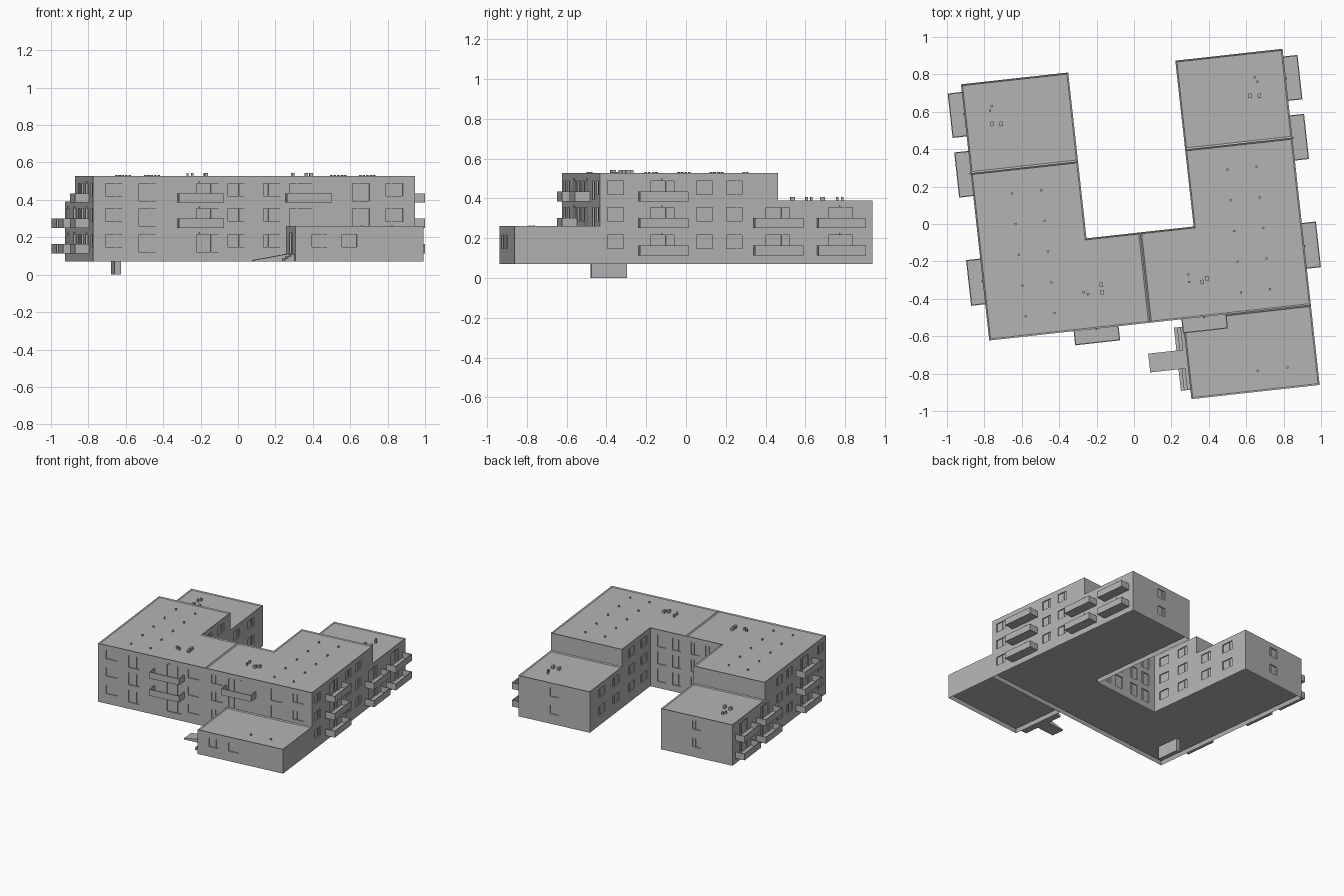
import bpy, bmesh
from math import radians
from mathutils import Matrix, Vector

if "Cube" in bpy.data.objects:
    bpy.data.objects.remove(bpy.data.objects["Cube"])

# The plan is drawn in local u/v axes, then turned and placed as a whole
PLACE = Matrix.Translation((-0.774, -0.623, 0)) @ Matrix.Rotation(radians(6.3), 4, 'Z')
W, D = 1.73, 1.378          # overall width and depth of the U plan
LEVELS = (0.113, 0.25, 0.385)
BASE, SLAB, ROOF, WING_ROOF = 0.07, 0.1, 0.527, 0.39

# Dark grey render coat shared by every part
GREY = bpy.data.materials.new("dark_grey")
GREY.diffuse_color = (0.455, 0.455, 0.455, 1)
GREY.use_nodes = True
GREY.node_tree.nodes["Principled BSDF"].inputs["Base Color"].default_value = GREY.diffuse_color


def finish(bm, name):
    bmesh.ops.recalc_face_normals(bm, faces=bm.faces)
    me = bpy.data.meshes.new(name)
    bm.to_mesh(me)
    bm.free()
    me.materials.append(GREY)
    ob = bpy.data.objects.new(name, me)
    bpy.context.collection.objects.link(ob)
    ob.matrix_world = PLACE
    return ob


def boxes(name, items):
    bm = bmesh.new()
    for u0, u1, v0, v1, z0, z1 in items:
        m = Matrix.Translation(((u0 + u1) / 2, (v0 + v1) / 2, (z0 + z1) / 2))
        s = Matrix.Diagonal((abs(u1 - u0), abs(v1 - v0), abs(z1 - z0), 1))
        bmesh.ops.create_cube(bm, size=1, matrix=m @ s)
    return finish(bm, name)


def prism(name, pts, z0, z1, top=0.0, bottom=0.0):
    """Extruded plan; top and bottom sink inside a thin rim."""
    bm = bmesh.new()
    low = bm.faces.new([bm.verts.new((u, v, z0)) for u, v in pts])
    ext = bmesh.ops.extrude_face_region(bm, geom=[low], use_keep_orig=True)['geom']
    bmesh.ops.translate(bm, vec=(0, 0, z1 - z0),
                        verts=[g for g in ext if isinstance(g, bmesh.types.BMVert)])
    high = [g for g in ext if isinstance(g, bmesh.types.BMFace)][0]
    bmesh.ops.recalc_face_normals(bm, faces=bm.faces)
    for face, dz in ((high, -top), (low, bottom)):
        if dz:
            bmesh.ops.inset_region(bm, faces=[face], thickness=0.008, use_even_offset=True)
            bmesh.ops.translate(bm, vec=(0, 0, dz), verts=face.verts[:])
    return finish(bm, name)


def flip(b):
    return (W - b[1], W - b[0]) + tuple(b[2:])


def both(items):
    return items + [flip(b) for b in items]


def rect(u0, u1, v0, v1):
    return [(u0, v0), (u1, v0), (u1, v1), (u0, v1)]


# Windows: a shallow recess and a mullion for each opening
DEP = 0.008


def window(axis, wall, out, c, z, w=0.09, z0=0.035, z1=0.103):
    a = (wall - DEP, wall + DEP)
    m = tuple(sorted((wall - out * DEP * 1.1, wall - out * DEP * 0.5)))
    span, bar = (c - w / 2, c + w / 2), (c + w * 0.15, c + w * 0.2)
    h = (z + z0, z + z1)
    if axis == 'u':
        return span + a + h, bar + m + h
    return a + span + h, m + bar + h


wins = []
for i, z in enumerate(LEVELS):
    # front
    for c in (0.11, 0.29, 0.615, 0.77):
        tall = c in (0.29, 0.615)
        wins.append(window('u', 0, -1, c, z, 0.12 if c == 0.615 else 0.09, 0.008 if tall else 0.035))
    # outer sides
    for c in (0.08, 0.316, 0.53, 0.68, 0.9, 1.217):
        if i == 2 and c > 0.8:
            continue
        door = c in (0.316, 0.9, 1.217)
        wins.append(window('v', 0, -1, c, z, 0.12 if door else 0.08, 0.008 if door else 0.035))
    # courtyard
    for c in (0.58, 0.76, 0.99, 1.2):
        if i < 2 or c < 0.85:
            wins.append(window('v', 0.577, 1, c, z))
    for c in (0.67, 0.79):
        wins.append(window('u', 0.486, 1, c, z, 0.07, 0.008))
    # wing ends
    if i < 2:
        wins.append(window('u', D, 1, 0.29, z, 0.07))
annex_wins = [window('u', -0.43, -1, c, LEVELS[0], 0.08) for c in (1.17, 1.33)]
annex_wins += [window('v', 1.04, -1, -0.21, LEVELS[0], 0.12, 0.003, 0.11)]

cut_main = boxes("window_cutter", both([w[0] for w in wins]))
cut_annex = boxes("annex_cutter", [w[0] for w in annex_wins])
boxes("window_mullions", both([w[1] for w in wins]) + [w[1] for w in annex_wins])

# Building blocks with roof rims
half = [(0, 0), (W / 2, 0), (W / 2, 0.486), (0.577, 0.486), (0.577, 0.9), (0, 0.9)]
wing = rect(0, 0.577, 0.9, D)
walls = []
for side in ("left", "right"):
    def plan(pts):
        return pts if side == "left" else [(W - u, v) for u, v in reversed(pts)]
    walls.append((prism(side + "_main_block", plan(half), SLAB, ROOF, top=0.006), cut_main))
    walls.append((prism(side + "_rear_wing", plan(wing), SLAB, WING_ROOF, top=0.006), cut_main))
annex = prism("entrance_annex", rect(1.04, W, -0.43, 0), BASE, 0.26, top=0.006, bottom=0.03)
walls.append((annex, cut_annex))

bpy.context.view_layer.update()
for ob, cutter in walls:
    mod = ob.modifiers.new("windows", 'BOOLEAN')
    mod.operation, mod.solver, mod.object = 'DIFFERENCE', 'EXACT', cutter
    bpy.context.view_layer.objects.active = ob
    bpy.ops.object.modifier_apply(modifier=mod.name)
for cutter in (cut_main, cut_annex):
    bpy.data.objects.remove(cutter)

# Foundation skirt, open underneath
prism("foundation_skirt", [(0, 0), (W, 0), (W, D), (W - 0.577, D), (W - 0.577, 0.486),
                           (0.577, 0.486), (0.577, D), (0, D)], BASE, SLAB, bottom=0.029)
boxes("basement_shaft", [(0.13, 0.165, 0.13, 0.31, 0, SLAB + 0.002)])

# Balconies: open trays with a floor slab and three panels
OUT, T, H = 0.076, 0.006, 0.05


def side_tray(v0, v1, z):
    return [(-OUT, 0, v0, v1, z, z + T), (-OUT, -OUT + T, v0, v1, z + T, z + H),
            (-OUT + T, 0, v0, v0 + T, z + T, z + H), (-OUT + T, 0, v1 - T, v1, z + T, z + H)]


def front_tray(u0, u1, z):
    return [(u0, u1, -OUT, 0, z, z + T), (u0, u1, -OUT, -OUT + T, z + T, z + H),
            (u0, u0 + T, -OUT + T, 0, z + T, z + H), (u1 - T, u1, -OUT + T, 0, z + T, z + H)]


side, lamps = [], []
for v0, v1, n in ((0.195, 0.441, 3), (0.777, 1.02, 2), (1.098, 1.337, 2)):
    for z in LEVELS[:n]:
        side += side_tray(v0, v1, z)
        c = (v0 + v1) / 2
        lamps.append((-0.006, 0.002, c - 0.005, c + 0.005, z + 0.106, z + 0.114))
boxes("side_balconies", both(side))
boxes("front_balconies", both(front_tray(0.454, 0.696, LEVELS[2]))
      + front_tray(0.454, 0.696, LEVELS[1]))
front_lamps = [(0.57, 0.58, -0.006, 0.002, z + 0.106, z + 0.114) for z in LEVELS]
boxes("wall_lamps", both(lamps) + front_lamps + [flip(front_lamps[2])])

# Roof drains and vents
bm = bmesh.new()
spots = [(u, 0.108 + 0.165 * k, ROOF - 0.003) for k in range(5) for u in (0.208, 0.364, W - 0.208, W - 0.364)]
spots += [(1.409, -0.318, 0.256), (1.57, -0.318, 0.256)]
for p in spots:
    bmesh.ops.create_cone(bm, cap_ends=True, segments=8, radius1=0.007, radius2=0.007,
                          depth=0.016, matrix=Matrix.Translation(p))
finish(bm, "roof_outlets")

inv = PLACE.inverted()
vents = []
for roof, pts in ((ROOF, ((-0.27, -0.365), (-0.245, -0.375), (-0.17, -0.365), (-0.175, -0.325),
                          (0.29, -0.27), (0.295, -0.31), (0.365, -0.31), (0.39, -0.29))),
                  (WING_ROOF, ((-0.76, 0.63), (-0.77, 0.605), (-0.76, 0.535), (-0.71, 0.535),
                               (0.645, 0.785), (0.66, 0.76), (0.62, 0.685), (0.67, 0.685)))):
    for i, (x, y) in enumerate(pts):
        p = inv @ Vector((x, y, 0))
        a, b = (0.006, 0.006) if i % 4 < 2 else (0.009, 0.012)
        vents.append((p.x - a, p.x + a, p.y - b, p.y + b, roof - 0.01, roof + 0.016))
boxes("roof_vents", vents)

# Entrance steps and ramp beside the annex
boxes("entrance_steps", [(1.04 - 0.017 * k, 1.057 - 0.017 * k, -0.38, -0.04, BASE, 0.12 - 0.011 * k)
                         for k in range(1, 4)])
bm = bmesh.new()
profile = [(0.837, BASE), (1.04, BASE), (1.04, 0.115), (0.837, BASE + 0.008)]
face = bm.faces.new([bm.verts.new((u, -0.264, z)) for u, z in profile])
ext = bmesh.ops.extrude_face_region(bm, geom=[face], use_keep_orig=True)['geom']
bmesh.ops.translate(bm, vec=(0, 0.101, 0), verts=[g for g in ext if isinstance(g, bmesh.types.BMVert)])
finish(bm, "entrance_ramp")
